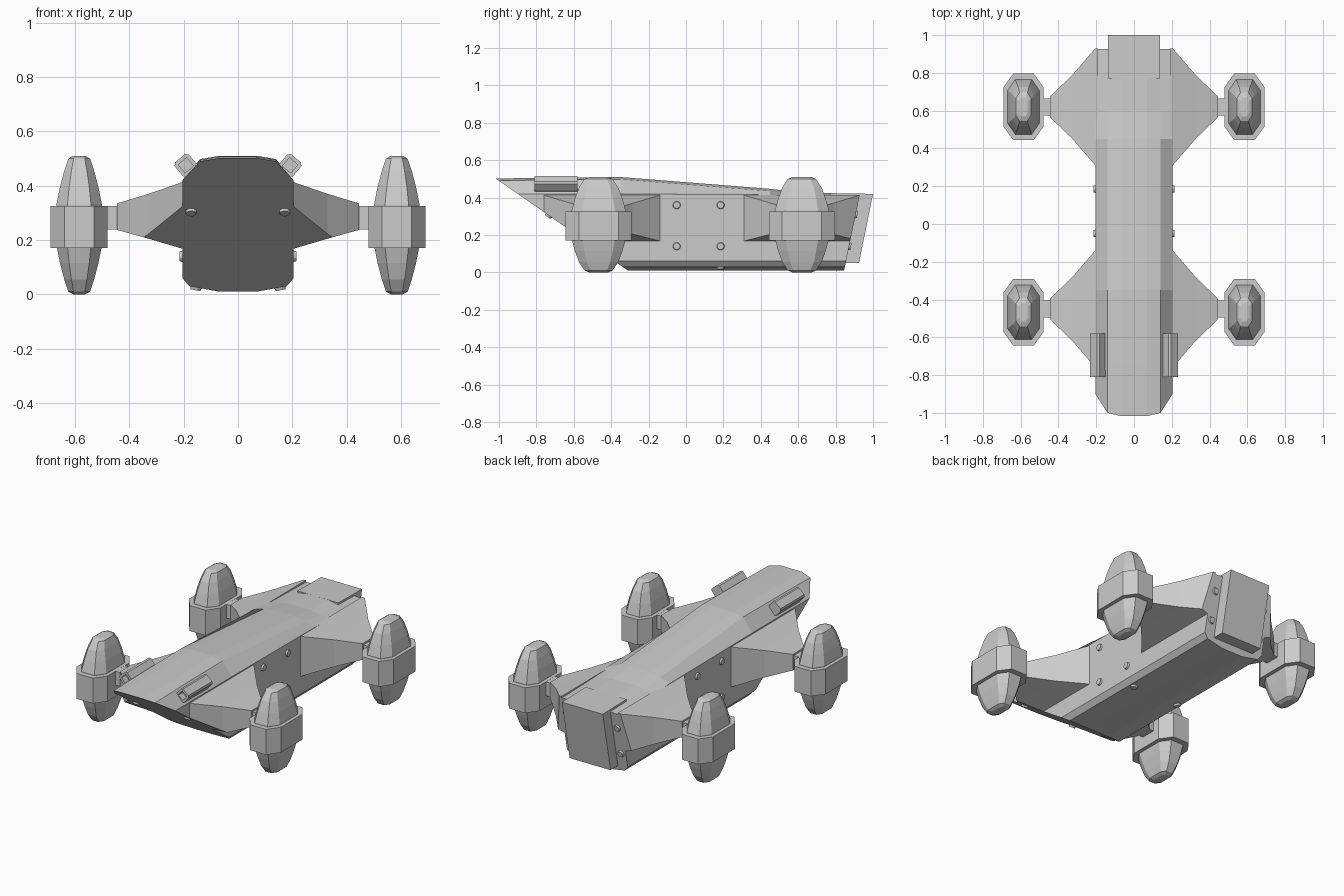
import bpy, bmesh, math
from mathutils import Vector, Matrix

old = bpy.data.objects.get("Cube")
if old:
    bpy.data.objects.remove(old, do_unlink=True)

grey = bpy.data.materials.new("light grey hull")
grey.use_nodes = True
colour = (0.6, 0.6, 0.6, 1)
grey.diffuse_color = colour
grey.node_tree.nodes["Principled BSDF"].inputs["Base Color"].default_value = colour


def finish(name, bm, mirror=False):
    bmesh.ops.recalc_face_normals(bm, faces=bm.faces)
    mesh = bpy.data.meshes.new(name)
    bm.to_mesh(mesh)
    bm.free()
    mesh.materials.append(grey)
    obj = bpy.data.objects.new(name, mesh)
    bpy.context.collection.objects.link(obj)
    if mirror:
        obj.modifiers.new("other side", 'MIRROR')
    return obj


def loft(bm, rings):
    """Skin a row of matching point rings and cap both ends."""
    loops = [[bm.verts.new(p) for p in ring] for ring in rings]
    for a, b in zip(loops, loops[1:]):
        for i in range(len(a)):
            j = (i + 1) % len(a)
            bm.faces.new((a[i], a[j], b[j], b[i]))
    bm.faces.new(loops[0])
    bm.faces.new(loops[-1])


def cut(bm, p, q, keep_back):
    """Trim with the plane through two (y, z) points, running along x."""
    n = Vector((0, q[1] - p[1], p[0] - q[0])).normalized()
    if (n.y > 0) == keep_back:
        n = -n
    geom = bm.verts[:] + bm.edges[:] + bm.faces[:]
    res = bmesh.ops.bisect_plane(bm, geom=geom, plane_co=(0, *p), plane_no=n,
                                 clear_outer=True)
    edges = [e for e in res['geom_cut'] if isinstance(e, bmesh.types.BMEdge)]
    bmesh.ops.holes_fill(bm, edges=edges)


NOSE = ((-1, 0.49), (-0.31, 0.01))
TAIL = ((0.93, 0.42), (0.845, 0.01))


# Main hull: crowned, chamfered section along y, trimmed at nose and tail
def hull_ring(y, top, edge):
    half = [(0.07, 0.01), (0.18, 0.03), (0.205, 0.06),
            (0.205, edge), (0.14, top - 0.012), (0.07, top)]
    return [(x, y, z) for x, z in half] + [(-x, y, z) for x, z in reversed(half)]


bm = bmesh.new()
loft(bm, [hull_ring(*s) for s in ((-1.1, 0.5, 0.42), (-0.75, 0.507, 0.42),
                                  (-0.35, 0.51, 0.42), (0.45, 0.447, 0.415),
                                  (0.6, 0.428, 0.41), (1.0, 0.418, 0.4))])
cut(bm, *NOSE, True)
cut(bm, *TAIL, False)
finish("hull", bm)

# Stern block with a raked rear face
bm = bmesh.new()
loft(bm, [[(x, 0.77, 0.05), (x, 0.925, 0.05), (x, 1.0, 0.42), (x, 0.77, 0.424)]
          for x in (-0.138, 0.138)])
finish("stern_block", bm)


# Nacelle arms: flared roots tapering to a narrow link
def arm(name, yc, plane, keep_back):
    bm = bmesh.new()
    loft(bm, [[(x, yc - w, lo), (x, yc + w, lo), (x, yc + w, hi), (x, yc - w, hi)]
              for x, w, lo, hi in ((0.19, 0.32, 0.165, 0.415), (0.205, 0.31, 0.168, 0.413),
                                   (0.33, 0.165, 0.205, 0.37), (0.445, 0.055, 0.237, 0.335))])
    cut(bm, *plane, keep_back)
    finish(name, bm, True)
    bm = bmesh.new()
    bmesh.ops.create_cube(bm, size=1, matrix=Matrix.Translation((0.47, yc, 0.282))
                          @ Matrix.Diagonal((0.08, 0.09, 0.085, 1)))
    finish(name + "_link", bm, True)


arm("front_arm", -0.45, NOSE, True)
arm("rear_arm", 0.62, TAIL, False)


# Nacelles: tapered pods with chamfered plan, wrapped by a wide band
def plan(yc, z, w, d):
    corners = [(0.52, 1), (1, 0.6), (1, -0.6), (0.52, -1)]
    pts = corners + [(-u, -v) for u, v in corners]
    return [(0.585 + u * w, yc + v * d, z) for u, v in pts]


def nacelle(name, yc):
    side = [(0.255, 0.022, 0.05), (0.245, 0.04, 0.075), (0.2, 0.055, 0.105),
            (0.14, 0.071, 0.127), (0.075, 0.084, 0.145)]
    levels = [(-h, w, d) for h, w, d in side] + [(h, w, d) for h, w, d in reversed(side)]
    bm = bmesh.new()
    loft(bm, [plan(yc, 0.255 + h, w, d) for h, w, d in levels])
    finish(name + "_pod", bm, True)
    bm = bmesh.new()
    loft(bm, [plan(yc, z, 0.105, 0.176) for z in (0.17, 0.325)])
    finish(name + "_band", bm, True)


nacelle("front_nacelle", -0.467)
nacelle("rear_nacelle", 0.62)

# Nose guns: chamfered square barrels, tilted, with a recessed muzzle
bm = bmesh.new()
GUN = Matrix.Translation((0.192, 0, 0.475)) @ Matrix.Rotation(math.radians(40), 4, 'Y')


def gun_ring(y, r, c):
    pts = [(r, c), (c, r), (-c, r), (-r, c), (-r, -c), (-c, -r), (c, -r), (r, -c)]
    return [GUN @ Vector((u, y, v)) for u, v in pts]


loft(bm, [gun_ring(-0.58, 0.034, 0.024), gun_ring(-0.81, 0.034, 0.024),
          gun_ring(-0.81, 0.02, 0.018), gun_ring(-0.77, 0.02, 0.018)])
finish("nose_gun", bm, True)

# Small round studs on the sides, nose, tail and lower chamfer
side = Vector((1, 0, 0))
nose = Vector((0, -0.48, -0.69))
tail = Vector((0, 0.41, -0.085))
studs = [((0.205, y, z), side) for y in (-0.05, 0.185) for z in (0.14, 0.36)]
studs += [((0.172, -0.734, 0.305), nose), ((0.172, 0.907, 0.31), tail),
          ((0.172, 0.872, 0.14), tail), ((0.155, 0.185, 0.025), Vector((0.2, 0, -1)))]
bm = bmesh.new()
for pos, normal in studs:
    turn = normal.to_track_quat('Z', 'Y').to_matrix().to_4x4()
    bmesh.ops.create_cone(bm, cap_ends=True, segments=10, radius1=0.024, radius2=0.018,
                          depth=0.02, matrix=Matrix.Translation(pos) @ turn)
finish("studs", bm, True)
